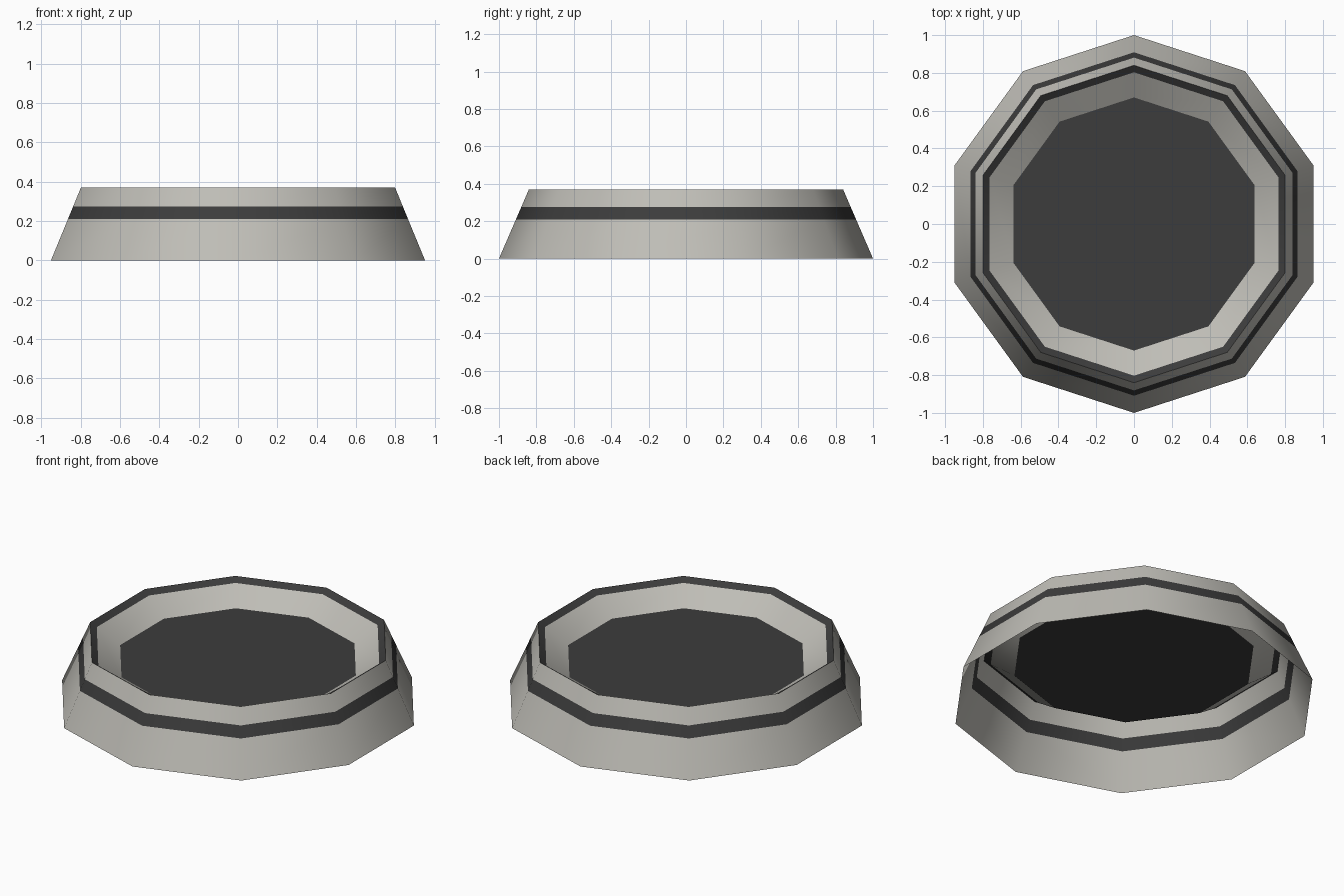
import bpy, bmesh, math

if "Cube" in bpy.data.objects:
    bpy.data.objects.remove(bpy.data.objects["Cube"])

SIDES = 10


def material(name, rgb):
    m = bpy.data.materials.new(name)
    m.diffuse_color = (*rgb, 1.0)
    m.use_nodes = True
    m.node_tree.nodes["Principled BSDF"].inputs["Base Color"].default_value = m.diffuse_color
    return m


light = material("warm light grey", (0.52, 0.51, 0.47))
dark = material("charcoal", (0.045, 0.045, 0.045))


def ring(bm, r, z):
    # decagon with corners on the +y and -y axes
    return [bm.verts.new((r * math.cos(math.pi / 2 + i * math.tau / SIDES),
                          r * math.sin(math.pi / 2 + i * math.tau / SIDES), z))
            for i in range(SIDES)]


def finish(bm, name):
    me = bpy.data.meshes.new(name)
    bm.to_mesh(me)
    bm.free()
    me.materials.append(light)
    me.materials.append(dark)
    ob = bpy.data.objects.new(name, me)
    bpy.context.collection.objects.link(ob)
    return ob


def lathe(name, profile, colours):
    # profile runs up the outside and down the inside
    bm = bmesh.new()
    rings = [ring(bm, r, z) for r, z in profile]
    for a, b, c in zip(rings, rings[1:], colours):
        for i in range(SIDES):
            j = (i + 1) % SIDES
            bm.faces.new((a[i], a[j], b[j], b[i])).material_index = c
    ob = finish(bm, name)
    bpy.ops.object.select_all(action='DESELECT')
    ob.select_set(True)
    bpy.context.view_layer.objects.active = ob
    bpy.ops.object.shade_smooth_by_angle(angle=math.radians(40))
    return ob


# Sloping outer wall with dark stripe, open underneath
lathe("outer_wall", [(1.0, 0.0), (0.909, 0.21), (0.881, 0.275), (0.84, 0.37)], [0, 1, 0])

# Inner slope with dark lip
lathe("inner_slope", [(0.84, 0.37), (0.803, 0.345), (0.67, 0.255)], [1, 0])

# Flat dark centre panel
bm = bmesh.new()
bm.faces.new(ring(bm, 0.67, 0.255)).material_index = 1
finish(bm, "centre_panel")
